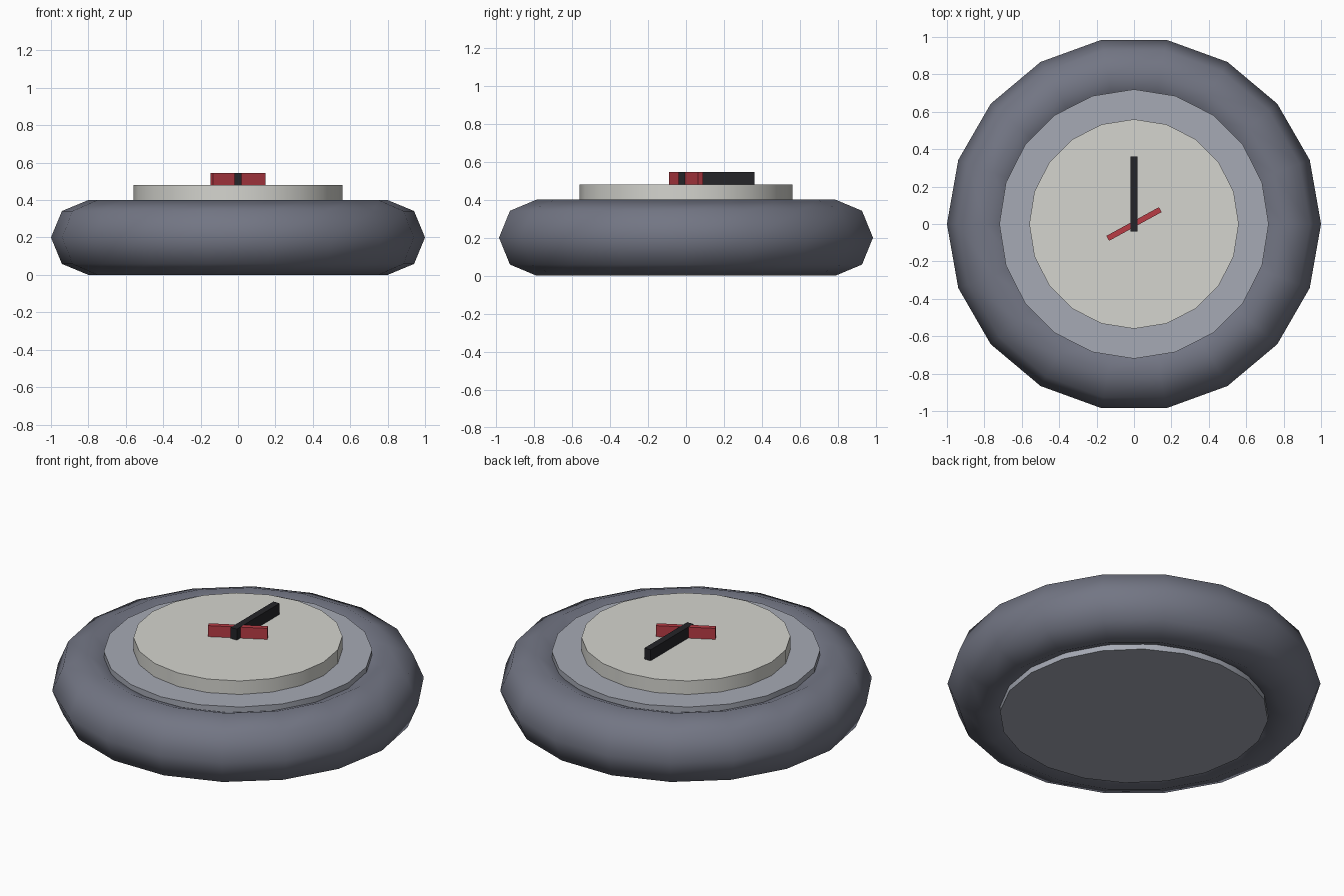
import bpy
import math

if "Cube" in bpy.data.objects:
    bpy.data.objects.remove(bpy.data.objects["Cube"])


def finish(name, color, smooth_angle=None):
    ob = bpy.context.object
    ob.name = name
    mat = bpy.data.materials.new(name + "_color")
    mat.diffuse_color = (*color, 1)
    mat.use_nodes = True
    mat.node_tree.nodes["Principled BSDF"].inputs["Base Color"].default_value = mat.diffuse_color
    ob.data.materials.append(mat)
    if smooth_angle:
        bpy.ops.object.shade_smooth_by_angle(angle=math.radians(smooth_angle))
    return ob


def disc(name, radius, z0, z1, color):
    bpy.ops.mesh.primitive_cylinder_add(vertices=20, radius=radius, depth=z1 - z0,
                                        location=(0, 0, (z0 + z1) / 2))
    return finish(name, color, 30)


def hand(name, size, y, z, turn, color):
    bpy.ops.mesh.primitive_cube_add(size=1, location=(0, y, z), rotation=(0, 0, turn))
    bpy.context.object.scale = size
    bpy.ops.object.transform_apply(location=False, rotation=False, scale=True)
    return finish(name, color)


# Outer ring with an octagonal cross-section, smoothly shaded
bpy.ops.mesh.primitive_torus_add(major_radius=0.8, minor_radius=0.2, major_segments=18,
                                 minor_segments=8, location=(0, 0, 0.2))
finish("outer_ring", (0.17, 0.18, 0.23), 60)

# Body filling the ring, and the raised dial face
disc("body_disc", 0.72, 0.0, 0.4, (0.38, 0.40, 0.46))
disc("dial_face", 0.56, 0.4, 0.48, (0.66, 0.66, 0.62))

# Long pointer and small tilted pointer, lying on the dial
hand("long_pointer", (0.04, 0.40, 0.065), 0.16, 0.5135, 0, (0.018, 0.018, 0.022))
hand("short_pointer", (0.32, 0.03, 0.065), 0, 0.5125, 0.5, (0.48, 0.045, 0.06))
